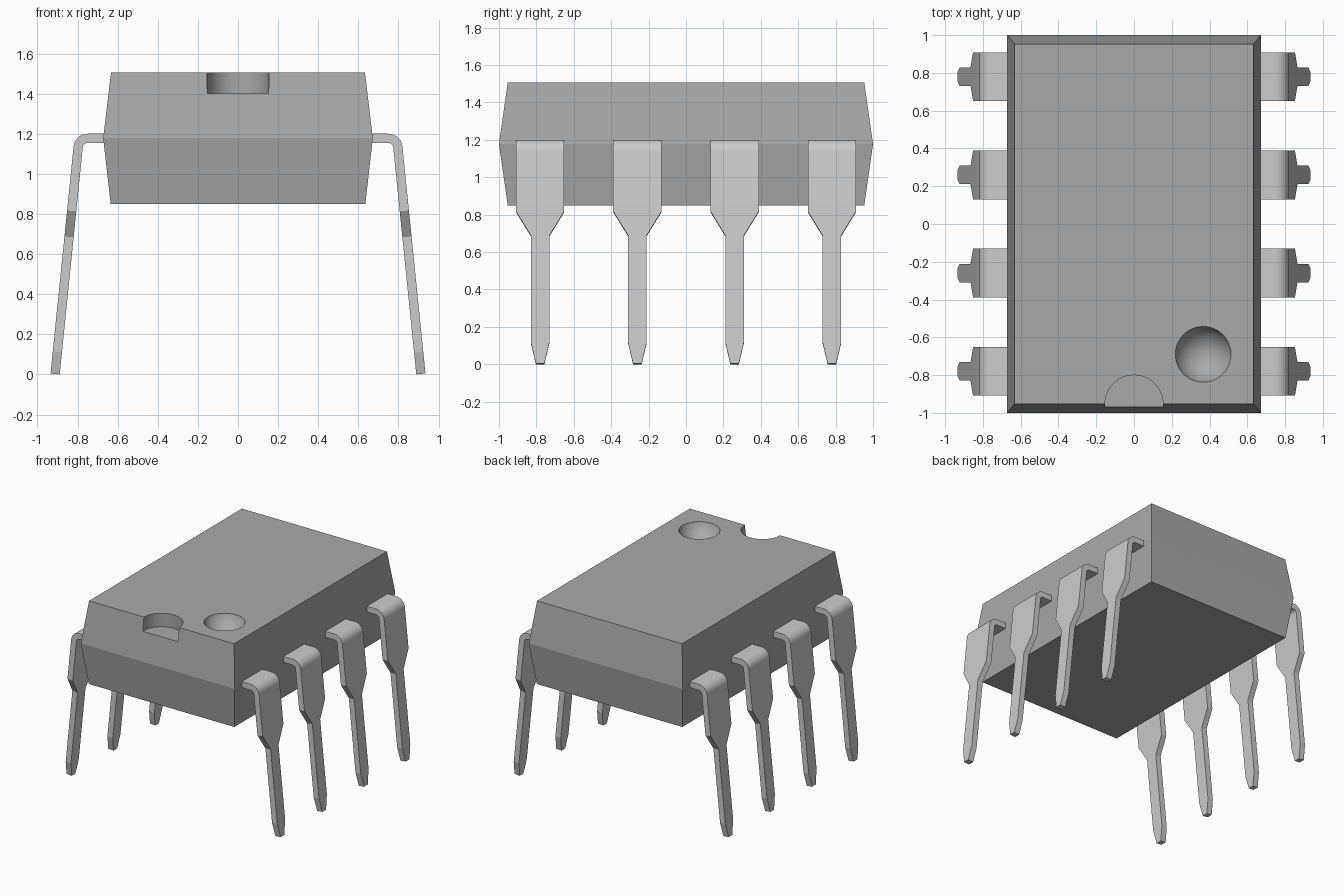
import bpy, bmesh
from math import radians, sin, cos, atan2, pi

if "Cube" in bpy.data.objects:
    bpy.data.objects.remove(bpy.data.objects["Cube"])


def new_object(name, bm):
    bmesh.ops.recalc_face_normals(bm, faces=bm.faces[:])
    mesh = bpy.data.meshes.new(name)
    bm.to_mesh(mesh)
    bm.free()
    obj = bpy.data.objects.new(name, mesh)
    bpy.context.collection.objects.link(obj)
    return obj


def loft(rings):
    """Skin a series of four-point rings and cap both ends."""
    bm = bmesh.new()
    rings = [[bm.verts.new(p) for p in ring] for ring in rings]
    for a, b in zip(rings, rings[1:]):
        for i in range(4):
            j = (i + 1) % 4
            bm.faces.new((a[i], a[j], b[j], b[i]))
    bm.faces.new(rings[0])
    bm.faces.new(rings[-1])
    return bm


def activate(obj):
    bpy.ops.object.select_all(action='DESELECT')
    obj.select_set(True)
    bpy.context.view_layer.objects.active = obj


def smooth(obj):
    activate(obj)
    bpy.ops.object.shade_smooth_by_angle(angle=radians(12))


def cut(obj, cutter):
    mod = obj.modifiers.new("cut", 'BOOLEAN')
    mod.operation = 'DIFFERENCE'
    mod.solver = 'EXACT'
    mod.object = cutter
    activate(obj)
    bpy.ops.object.modifier_apply(modifier=mod.name)
    bpy.data.objects.remove(cutter, do_unlink=True)


# Package body: widest at the parting line, drafted up and down
levels = [(0.635, 0.953, 0.85), (0.672, 1.0, 1.178), (0.633, 0.953, 1.506)]
body = new_object("body", loft(
    [[(-x, -y, z), (x, -y, z), (x, y, z), (-x, y, z)] for x, y, z in levels]))

# Half-round orientation notch in the front edge
bpy.ops.mesh.primitive_cylinder_add(vertices=48, radius=0.154, depth=0.4,
                                    location=(0, -0.954, 1.6))
cut(body, bpy.context.object)

# Round dimple marking the first pin
bpy.ops.mesh.primitive_uv_sphere_add(segments=48, ring_count=32, radius=0.154,
                                     location=(0.366, -0.69, 1.55))
cut(body, bpy.context.object)
smooth(body)

plastic = bpy.data.materials.new("dark_plastic")
plastic.diffuse_color = (0.4, 0.4, 0.4, 1)
plastic.use_nodes = True
plastic.node_tree.nodes["Principled BSDF"].inputs["Base Color"].default_value = plastic.diffuse_color
body.data.materials.append(plastic)

# Pin stations: inner point, outer point, half width
WIDE, NARROW, TIP = 0.129, 0.049, 0.023
CX, CZ, R_IN, R_OUT = 0.75, 1.13, 0.024, 0.07
LEAN = radians(5.8)
BEND_STEPS = 9
stations = [((0.655, CZ + R_IN), (0.655, CZ + R_OUT), WIDE)]
for i in range(BEND_STEPS + 1):
    a = pi / 2 + (LEAN - pi / 2) * i / BEND_STEPS
    stations.append(((CX + R_IN * cos(a), CZ + R_IN * sin(a)),
                     (CX + R_OUT * cos(a), CZ + R_OUT * sin(a)), WIDE))
(ix, iz), (ox, oz), _ = stations[-1]
for z, half in ((0.813, WIDE), (0.683, NARROW), (0.11, NARROW), (0.0, TIP)):
    d = (iz - z) / cos(LEAN)
    dx, dz = d * sin(LEAN), -d * cos(LEAN)
    stations.append(((ix + dx, iz + dz), (ox + dx, oz + dz), half))


def pin(name, side, y):
    rings = [[(side * i[0], y - h, i[1]), (side * o[0], y - h, o[1]),
              (side * o[0], y + h, o[1]), (side * i[0], y + h, i[1])]
             for i, o, h in stations]
    smooth(new_object(name, loft(rings)))


# Four bent pins along each long side
for side, label in ((1, "right"), (-1, "left")):
    for n in range(4):
        pin(f"{label}_pin_{n + 1}", side, -0.78 + 0.52 * n)
